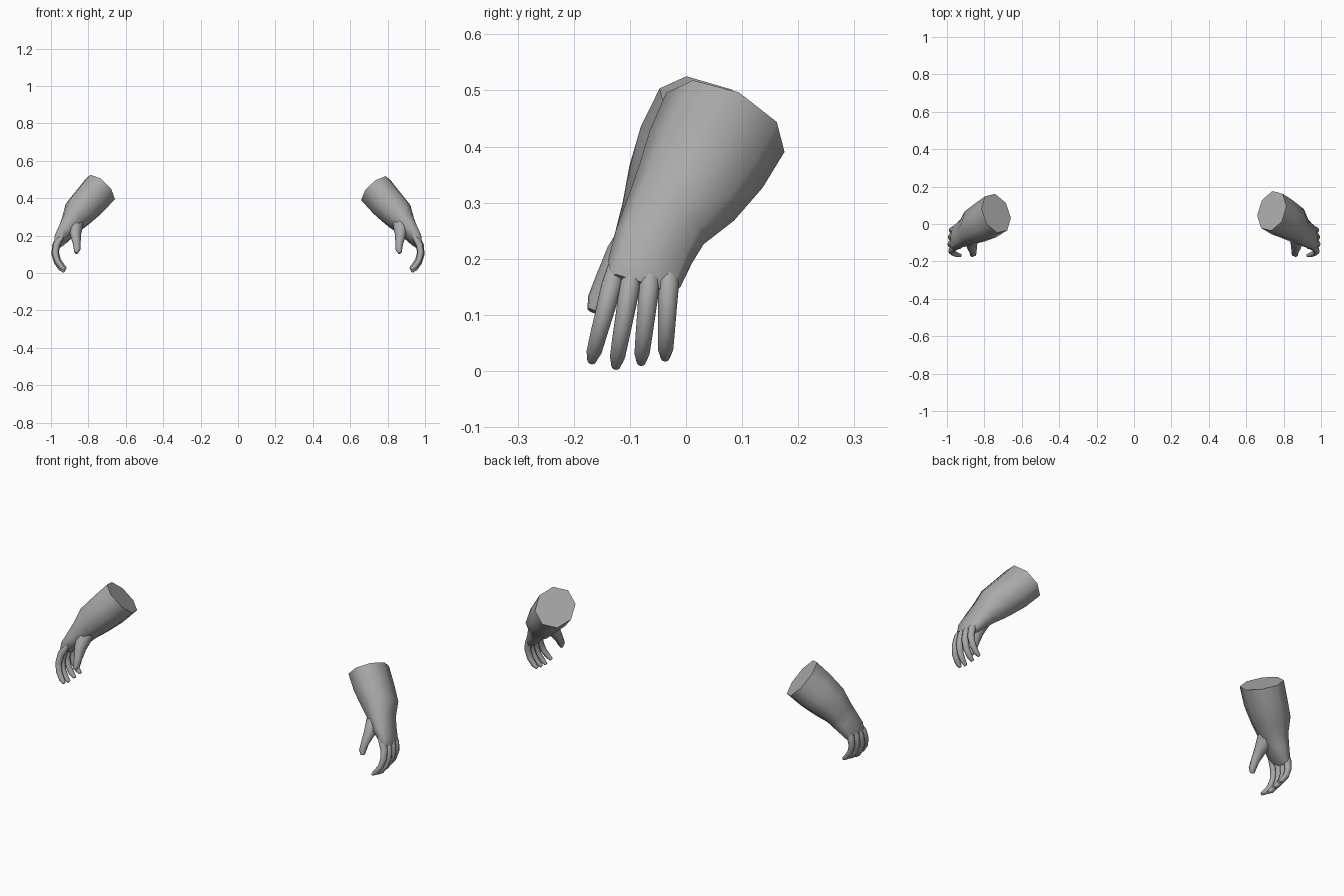
import bpy, bmesh, math
from mathutils import Vector

if "Cube" in bpy.data.objects:
    bpy.data.objects.remove(bpy.data.objects["Cube"])

skin = bpy.data.materials.new("mid_grey")
skin.diffuse_color = (0.40, 0.40, 0.40, 1)
skin.use_nodes = True
skin.node_tree.nodes["Principled BSDF"].inputs["Base Color"].default_value = skin.diffuse_color


def loft(name, sections, side_dir, side, sides=8, squareness=1.0):
    """Skin rings (x, y, z, half_width, half_thickness) along a path; side=-1 mirrors in x."""
    bm = bmesh.new()
    pts = [Vector(s[:3]) for s in sections]
    rings = []
    for i, s in enumerate(sections):
        tan = (pts[min(i + 1, len(pts) - 1)] - pts[max(i - 1, 0)]).normalized()
        w = Vector(side_dir)
        w = (w - tan * w.dot(tan)).normalized()
        t = tan.cross(w)
        # the last rings of a palm are squarer than the round forearm
        e = 1 + (squareness - 1) * i / (len(sections) - 1)
        ring = []
        for k in range(sides):
            a = 2 * math.pi * k / sides
            c, d = math.cos(a), math.sin(a)
            p = (pts[i] + w * (math.copysign(abs(c) ** e, c) * s[3])
                 + t * (math.copysign(abs(d) ** e, d) * s[4]))
            ring.append(bm.verts.new((p.x * side, p.y, p.z)))
        rings.append(ring)
    for a, b in zip(rings, rings[1:]):
        for k in range(sides):
            n = (k + 1) % sides
            bm.faces.new((a[k], a[n], b[n], b[k]))
    bm.faces.new(rings[-1])
    bm.faces.new(rings[0])
    bmesh.ops.recalc_face_normals(bm, faces=bm.faces)
    me = bpy.data.meshes.new(name)
    bm.to_mesh(me)
    bm.free()
    me.materials.append(skin)
    ob = bpy.data.objects.new(name, me)
    bpy.context.collection.objects.link(ob)
    bpy.ops.object.select_all(action='DESELECT')
    ob.select_set(True)
    bpy.context.view_layer.objects.active = ob
    bpy.ops.object.shade_smooth_by_angle(angle=math.radians(60))


# forearm, wrist and palm, from the cut elbow end to the knuckles
ARM = [
    (0.737, 0.070, 0.443, 0.118, 0.098),
    (0.792, 0.036, 0.378, 0.113, 0.095),
    (0.852, 0.001, 0.317, 0.098, 0.086),
    (0.890, -0.037, 0.265, 0.079, 0.060),
    (0.922, -0.057, 0.222, 0.074, 0.045),
    (0.957, -0.074, 0.175, 0.069, 0.029),
    (0.970, -0.081, 0.152, 0.058, 0.014),
]
LEFT_SHIFT = [-0.013, -0.016, -0.014, -0.004, 0, 0, 0]

# thumb with a wide fleshy base
THUMB = [
    (0.862, -0.035, 0.290, 0.045, 0.040),
    (0.870, -0.075, 0.247, 0.043, 0.040),
    (0.868, -0.115, 0.203, 0.031, 0.029),
    (0.862, -0.143, 0.158, 0.021, 0.021),
    (0.860, -0.158, 0.126, 0.018, 0.018),
    (0.866, -0.167, 0.107, 0.010, 0.010),
]

# finger: base y, tip y, tip z, inward shift at the tip, inward shift at the base
FINGERS = {
    "index": (-0.119, -0.168, 0.012, 0.000, 0.006),
    "middle": (-0.091, -0.125, 0.002, -0.002, 0.000),
    "ring": (-0.060, -0.080, 0.009, 0.002, 0.000),
    "little": (-0.029, -0.037, 0.017, 0.006, 0.006),
}
# fraction along finger, x, z at zero tip height, radius
FINGER_PATH = [
    (0.00, 0.945, 0.205, 0.014),
    (0.28, 0.975, 0.148, 0.0185),
    (0.52, 0.980, 0.100, 0.0165),
    (0.75, 0.968, 0.056, 0.015),
    (0.92, 0.945, 0.022, 0.0135),
    (1.00, 0.926, 0.006, 0.008),
]

for label, side in (("right", 1), ("left", -1)):
    arm = ARM
    if side < 0:
        arm = [(x, y + d, z - d * 0.4, w, t) for (x, y, z, w, t), d in zip(ARM, LEFT_SHIFT)]
    loft(f"{label}_forearm_and_palm", arm, (0, 0.88, -0.40), side, squareness=0.6)
    loft(f"{label}_thumb", THUMB, (0, 0.8, 0.4), side)
    for finger, (y0, y1, z1, tip_in, base_in) in FINGERS.items():
        path = [(x - tip_in * f - base_in * (1 - f), y0 + (y1 - y0) * f, z + z1 * f, r, r)
                for f, x, z, r in FINGER_PATH]
        loft(f"{label}_{finger}_finger", path, (0, 1, 0), side)
